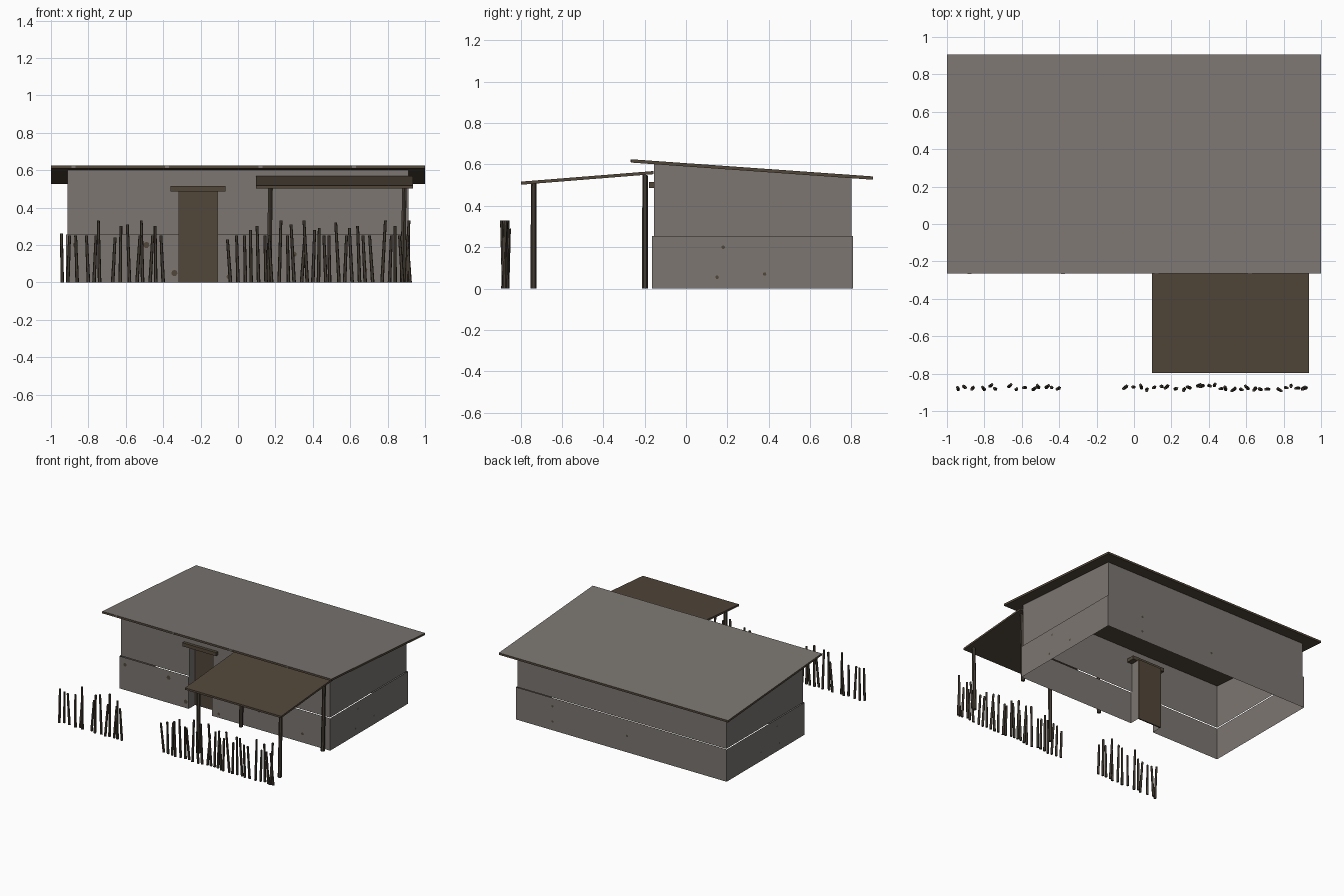
import bpy, bmesh, random
from mathutils import Vector

random.seed(4)
cube = bpy.data.objects.get("Cube")
if cube:
    bpy.data.objects.remove(cube)


def material(name, rgb):
    m = bpy.data.materials.new(name)
    m.use_nodes = True
    m.diffuse_color = (*rgb, 1)
    m.node_tree.nodes["Principled BSDF"].inputs["Base Color"].default_value = (*rgb, 1)
    return m


GREY = material("weathered_grey", (0.2, 0.18, 0.165))
BROWN = material("plank_brown", (0.084, 0.063, 0.042))
DARK = material("dark_timber", (0.058, 0.046, 0.033))


def finish(name, bm, *mats):
    mesh = bpy.data.meshes.new(name)
    bm.to_mesh(mesh)
    bm.free()
    for m in mats:
        mesh.materials.append(m)
    ob = bpy.data.objects.new(name, mesh)
    bpy.context.collection.objects.link(ob)
    return ob


def face(bm, *points):
    return bm.faces.new([bm.verts.new(p) for p in points])


def slab(name, x0, x1, y0, y1, z0, z1, thick, *mats):
    """Board whose top runs from z0 at y0 to z1 at y1."""
    bm = bmesh.new()
    bmesh.ops.create_cube(bm, size=1)
    for v in bm.verts:
        back, top = v.co.y > 0, v.co.z > 0
        v.co = (x1 if v.co.x > 0 else x0, y1 if back else y0,
                (z1 if back else z0) - (0 if top else thick))
    if len(mats) > 1:
        bm.normal_update()
        for f in bm.faces:
            f.material_index = int(f.normal.z > 0.5)
    return finish(name, bm, *mats)


def stick(bm, base, top, r0, r1, sides):
    """Tapered round timber between two points."""
    base, top = Vector(base), Vector(top)
    made = bmesh.ops.create_cone(bm, cap_ends=True, segments=sides,
                                 radius1=r0, radius2=r1, depth=1)["verts"]
    for v in made:
        t = v.co.z + 0.5
        v.co = base.lerp(top, t) + Vector((v.co.x, v.co.y, 0))


DOOR_L, DOOR_R, DOOR_Y, DOOR_Z = -0.315, -0.11, -0.085, 0.49
BAND_Z = 0.255


def roof_z(y):
    return 0.606 - 0.071 * (y + 0.265)


# Wall shells, open below, with a recessed doorway
def wall_shell(name, hx, front, back, z0, top, mat):
    bm = bmesh.new()
    path = [(DOOR_R, DOOR_Y), (DOOR_R, front), (hx, front), (hx, back),
            (-hx, back), (-hx, front), (DOOR_L, front), (DOOR_L, DOOR_Y)]
    for i, (a, b) in enumerate(zip(path, path[1:])):
        jamb = i in (0, len(path) - 2)
        za, zb = (min(top(p[1]), DOOR_Z) if jamb else top(p[1]) for p in (a, b))
        face(bm, (*a, z0), (*b, z0), (*b, zb), (*a, za))
    if top(front) > DOOR_Z:
        face(bm, (DOOR_L, front, DOOR_Z), (DOOR_R, front, DOOR_Z),
             (DOOR_R, front, top(front)), (DOOR_L, front, top(front)))
    return finish(name, bm, mat)


wall_shell("lower_walls", 0.92, -0.165, 0.807, 0, lambda y: BAND_Z, GREY)
wall_shell("upper_walls", 0.912, -0.155, 0.8, BAND_Z, lambda y: roof_z(y) + 0.005, GREY)

# Door and lintel
slab("door", DOOR_L, DOOR_R, DOOR_Y, DOOR_Y + 0.01, DOOR_Z, DOOR_Z, DOOR_Z, BROWN)
slab("door_lintel", -0.36, -0.068, -0.178, -0.09, 0.515, 0.515, 0.028, BROWN)

# Roofs
slab("main_roof", -1, 1, -0.265, 0.905, 0.625, 0.542, 0.016, BROWN, GREY)
slab("porch_roof", 0.095, 0.935, -0.797, -0.157, 0.517, 0.568, 0.015, BROWN)

# Porch posts
for side, x in (("right", 0.885), ("left", 0.17)):
    for place, y, z in (("front", -0.737, 0.508), ("back", -0.198, 0.55)):
        bm = bmesh.new()
        lean = random.uniform(-0.008, 0.008)
        stick(bm, (x + lean, y, 0), (x - lean, y, z), 0.015, 0.013, 6)
        finish("porch_post_" + place + "_" + side, bm, DARK)

# Fence stakes: foot position and height in hundredths
LEFT = [(-94, 26), (-91, 25), (-86, 25), (-80, 25), (-77, 25), (-74, 33), (-67, 24),
        (-63, 30), (-58, 31), (-54, 25), (-51, 33), (-47, 25), (-44, 30), (-40, 25)]
RIGHT = [(-4, 23), (0, 25), (4, 25), (7, 28), (11, 30), (15, 25), (18, 25), (22, 33),
         (27, 25), (30, 31), (34, 24), (37, 33), (40, 28), (43, 29), (47, 25), (49, 25),
         (54, 32), (57, 25), (61, 29), (65, 30), (68, 25), (72, 25), (77, 33), (81, 25),
         (84, 30), (88, 25), (90, 33), (92, 25)]
for name, stakes in (("fence_west", LEFT), ("fence_east", RIGHT)):
    bm = bmesh.new()
    for x, h in stakes:
        foot = Vector((x / 100, -0.875 + random.uniform(-0.012, 0.012), 0))
        tip = foot + Vector((random.uniform(-0.018, 0.018),
                             random.uniform(-0.015, 0.015), h / 100))
        stick(bm, foot, tip, 0.01, 0.008, 5)
    finish(name, bm, DARK)

# Mud spots on the lower walls
bm = bmesh.new()


def spot(centre, u, r):
    disc = bmesh.ops.create_circle(bm, cap_ends=True, segments=7, radius=r)["verts"]
    for v in disc:
        v.co = Vector(centre) + Vector(u) * v.co.x + Vector((0, 0, v.co.y))


for x, z, r in ((-0.34, 0.05, 0.017), (-0.87, 0.2, 0.014), (-0.49, 0.2, 0.017),
                (-0.05, 0.03, 0.012), (0.3, 0.15, 0.014), (0.68, 0.07, 0.012)):
    spot((x, -0.167, z), (1, 0, 0), r)
for y, z in ((0.15, 0.055), (0.18, 0.2), (0.38, 0.07)):
    spot((0.922, y, z), (0, 1, 0), 0.009)
    spot((-0.922, y, z), (0, 1, 0), 0.007)
for x, z in ((0.6, 0.19), (0.6, 0.07), (-0.05, 0.13)):
    spot((x, 0.809, z), (1, 0, 0), 0.01)
finish("mud_spots", bm, BROWN)

# Pale chips along the front roof edge
for i in range(4):
    x = -0.88 + 0.5 * i
    slab("roof_chip", x - 0.01, x + 0.01, -0.268, -0.264, 0.624, 0.624, 0.012, GREY)
